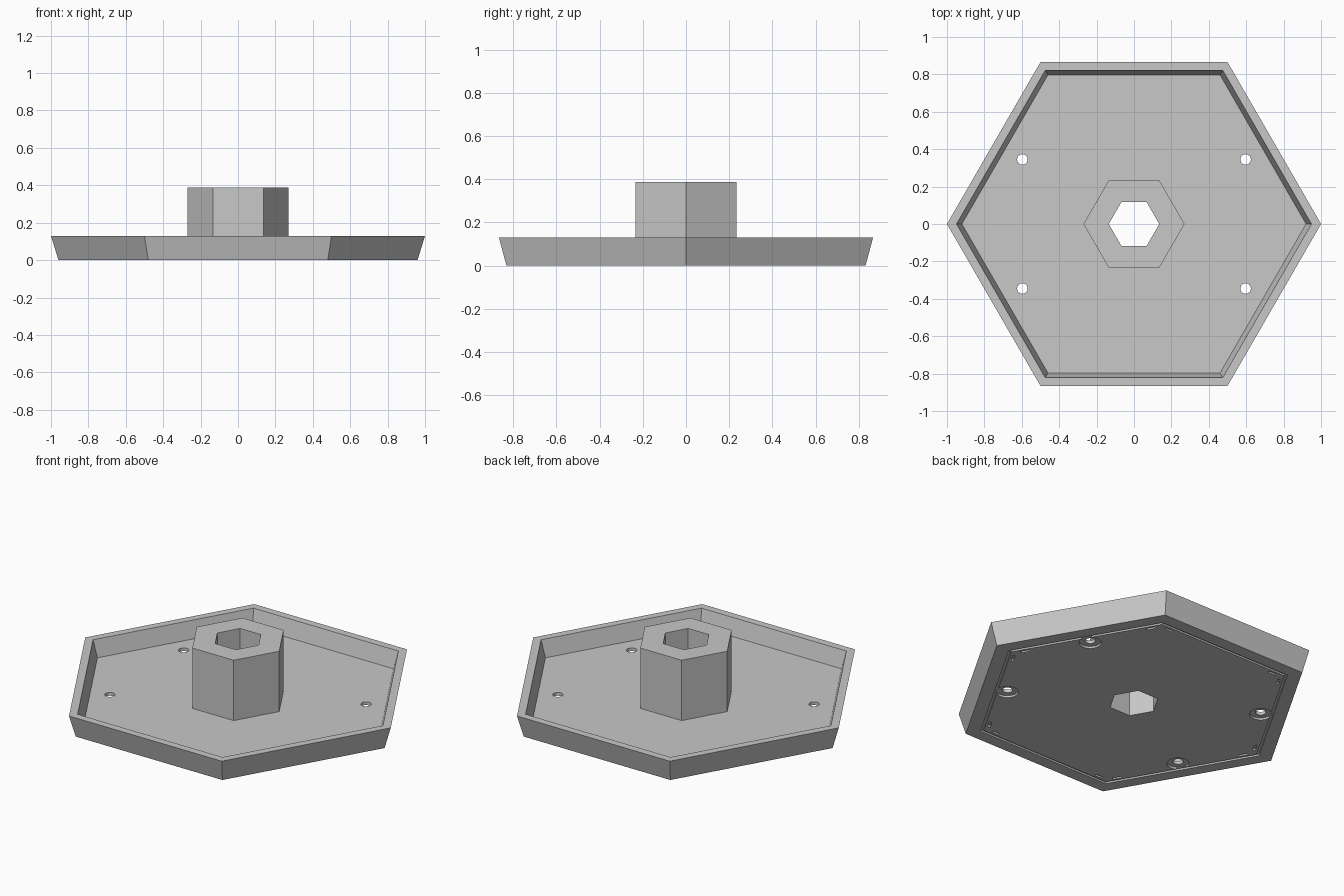
import bpy, bmesh, math
from mathutils import Matrix

if "Cube" in bpy.data.objects:
    bpy.data.objects.remove(bpy.data.objects["Cube"])

grey = bpy.data.materials.new("light_grey")
grey.diffuse_color = (0.58, 0.58, 0.58, 1)
grey.use_nodes = True
grey.node_tree.nodes["Principled BSDF"].inputs["Base Color"].default_value = grey.diffuse_color


def lathe(name, profile, sides, offset=(0, 0)):
    """Sweep a closed (radius, z) profile around z with the given side count."""
    bm = bmesh.new()
    rings = []
    for i in range(sides):
        a = 2 * math.pi * i / sides
        rings.append([bm.verts.new((offset[0] + r * math.cos(a), offset[1] + r * math.sin(a), z))
                      for r, z in profile])
    n = len(profile)
    for i in range(sides):
        p, q = rings[i], rings[(i + 1) % sides]
        for j in range(n):
            k = (j + 1) % n
            bm.faces.new((p[j], q[j], q[k], p[k]))
    return finish(name, bm)


def finish(name, bm):
    bmesh.ops.recalc_face_normals(bm, faces=bm.faces)
    me = bpy.data.meshes.new(name)
    bm.to_mesh(me)
    bm.free()
    ob = bpy.data.objects.new(name, me)
    me.materials.append(grey)
    bpy.context.collection.objects.link(ob)
    return ob


def cylinder(name, r, z0, z1, x, y):
    bm = bmesh.new()
    bmesh.ops.create_cone(bm, cap_ends=True, segments=32, radius1=r, radius2=r, depth=z1 - z0,
                          matrix=Matrix.Translation((x, y, (z0 + z1) / 2)))
    return finish(name, bm)


def cut(target, cutter):
    mod = target.modifiers.new("cut", 'BOOLEAN')
    mod.operation = 'DIFFERENCE'
    mod.solver = 'EXACT'
    mod.object = cutter
    bpy.context.view_layer.objects.active = target
    bpy.ops.object.modifier_apply(modifier=mod.name)
    bpy.data.objects.remove(cutter, do_unlink=True)


# Hexagonal tray with sloped rim and central hollow boss
tray = lathe("hexagonal_tray", [(0.135, 0), (0.96, 0), (1.0, 0.13), (0.949, 0.13),
                                (0.92, 0.031), (0.27, 0.031), (0.27, 0.388), (0.135, 0.388)], 6)

# Four screw holes, counterbored from below
for sx in (-1, 1):
    for sy in (-1, 1):
        x, y = 0.597 * sx, 0.345 * sy
        cut(tray, cylinder("screw_hole", 0.028, -0.1, 0.1, x, y))
        cut(tray, cylinder("counterbore", 0.06, -0.1, 0.012, x, y))

# Shallow hexagonal groove under the tray
cut(tray, lathe("groove", [(0.858, -0.05), (0.876, -0.05), (0.876, 0.01), (0.858, 0.01)], 6))

# Short slots beside each groove corner
bm = bmesh.new()
for i in range(6):
    for s in (-1, 1):
        m = (Matrix.Rotation(math.radians(60 * i), 4, 'Z')
             @ Matrix.Translation((0.36 * s, 0.722, -0.02))
             @ Matrix.Diagonal((0.05, 0.014, 0.06, 1)))
        bmesh.ops.create_cube(bm, size=1, matrix=m)
cut(tray, finish("corner_slots", bm))

# Smooth the round holes, keep every other edge sharp
bpy.ops.object.select_all(action='DESELECT')
tray.select_set(True)
bpy.context.view_layer.objects.active = tray
bpy.ops.object.shade_smooth_by_angle(angle=math.radians(25))
